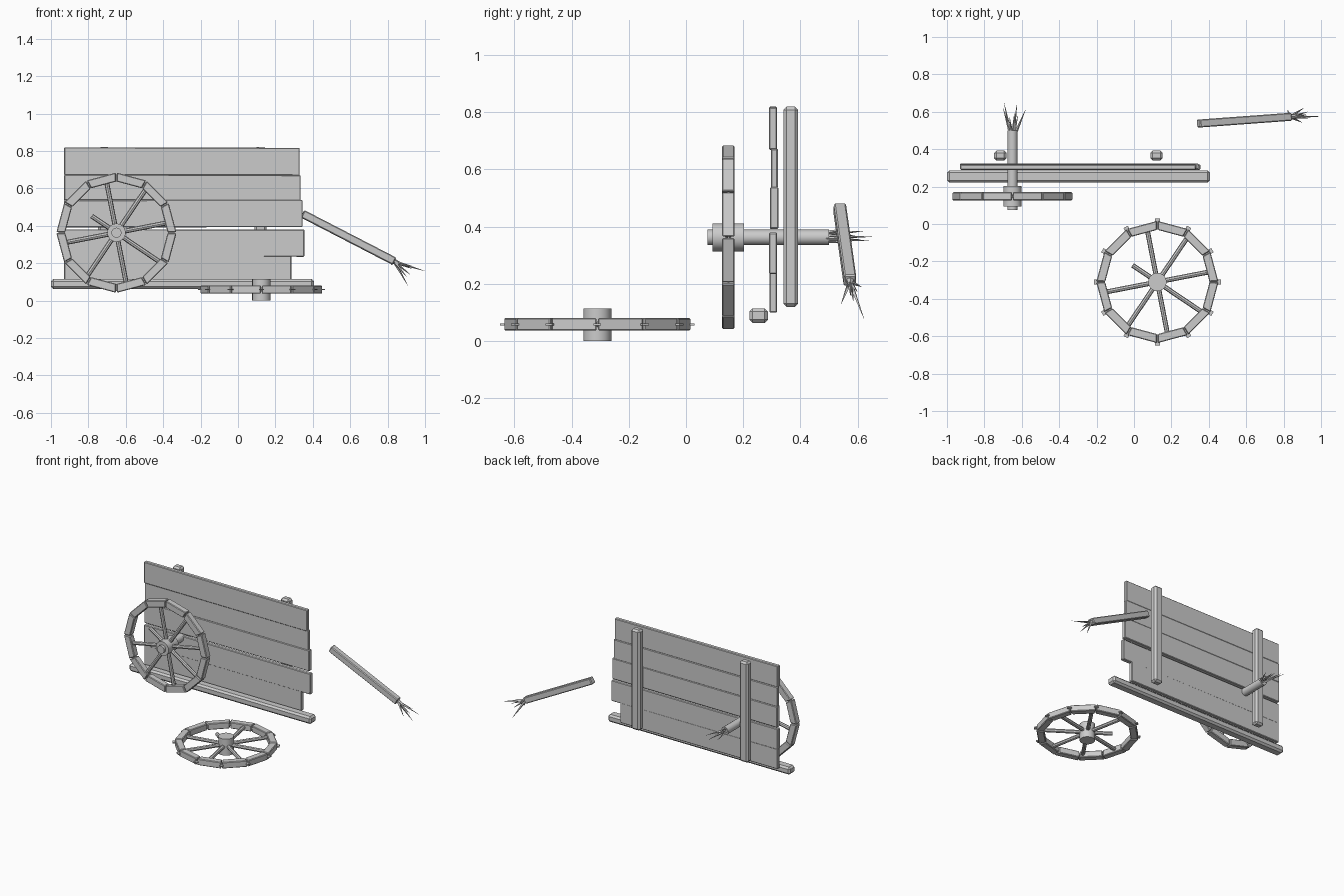
import bpy
from math import pi, cos, sin, radians
from mathutils import Vector, Matrix

if "Cube" in bpy.data.objects:
    bpy.data.objects.remove(bpy.data.objects["Cube"])


def finish(o, name, bevel=0.0):
    o.name = name
    if bevel:
        m = o.modifiers.new("bevel", 'BEVEL')
        m.width = bevel
        m.segments = 1
    return o


def box(name, loc, size, bevel=0.006, rot=(0, 0, 0)):
    bpy.ops.mesh.primitive_cube_add(size=1, location=loc, rotation=rot)
    o = bpy.context.object
    for v in o.data.vertices:
        v.co = Vector(a * b for a, b in zip(v.co, size))
    return finish(o, name, bevel)


def rod(name, a, b, r1, r2=None, sides=16):
    a, b = Vector(a), Vector(b)
    d = b - a
    bpy.ops.mesh.primitive_cone_add(vertices=sides, radius1=r1, radius2=r1 if r2 is None else r2,
                                    depth=d.length, location=(a + b) / 2)
    o = bpy.context.object
    o.rotation_mode = 'QUATERNION'
    o.rotation_quaternion = d.to_track_quat('Z', 'Y')
    finish(o, name)
    if sides > 8:
        bpy.ops.object.shade_smooth_by_angle(angle=radians(40))
    return o


def square_bar(name, a, b, w, d, bevel=0.004):
    # square timber between two points
    a, b = Vector(a), Vector(b)
    o = box(name, (a + b) / 2, (d, w, (b - a).length), bevel)
    o.rotation_mode = 'QUATERNION'
    o.rotation_quaternion = (b - a).to_track_quat('Z', 'Y')
    return o


def wheel(prefix, matrix, radius, hub_z, pegs):
    parts = []
    n, t = 12, 0.046
    mid = radius * cos(pi / n) - t / 2
    # rim segments, mitred at the joints
    for i in range(n):
        a0, a1 = 2 * pi * i / n, 2 * pi * (i + 1) / n
        gap = 0.009
        ro, ri = radius, radius - t / cos(pi / n)
        verts = []
        for z in (-0.022, 0.022):
            for r, a in ((ri, a0 + gap), (ro, a0 + gap), (ro, a1 - gap), (ri, a1 - gap)):
                verts.append((r * cos(a), r * sin(a), z))
        faces = [(3, 2, 1, 0), (4, 5, 6, 7), (0, 1, 5, 4), (1, 2, 6, 5), (2, 3, 7, 6), (3, 0, 4, 7)]
        me = bpy.data.meshes.new(prefix + "_rim")
        me.from_pydata(verts, [], faces)
        o = bpy.data.objects.new(prefix + "_rim", me)
        bpy.context.collection.objects.link(o)
        parts.append(finish(o, prefix + "_rim", 0.004))
        # thin joint tenons
        r = radius + (0.014 if pegs else -0.01)
        parts.append(box(prefix + "_tenon", ((r + radius - t) / 2 * cos(a0), (r + radius - t) / 2 * sin(a0), 0),
                         (r - radius + t, 0.026, 0.007), 0, (0, 0, a0)))
    # spokes, one of them snapped
    for i in range(8):
        a = radians(11 + 45 * i)
        end = 0.16 if i == 3 else mid
        u = Vector((cos(a), sin(a), 0))
        parts.append(rod(prefix + "_spoke", u * 0.03, u * end, 0.013, sides=8))
    # hub
    parts.append(rod(prefix + "_hub", (0, 0, hub_z[0]), (0, 0, hub_z[1]), 0.049, sides=20))
    bpy.context.view_layer.update()
    for o in parts:
        o.matrix_world = matrix @ o.matrix_world


# side planks: left x, right x, bottom z, top z, centre y, thickness, tilt
planks = [(-0.93, 0.33, 0.67, 0.818, 0.304, 0.028, 0.002),
          (-0.93, 0.335, 0.535, 0.672, 0.309, 0.024, 0.001),
          (-0.93, 0.345, 0.392, 0.538, 0.308, 0.030, -0.001),
          (-0.93, 0.355, 0.235, 0.380, 0.304, 0.028, 0.001),
          (-0.93, 0.285, 0.100, 0.242, 0.305, 0.027, 0.0)]
for x0, x1, z0, z1, y, t, tilt in planks:
    box("side_plank", ((x0 + x1) / 2, y, (z0 + z1) / 2), (x1 - x0, t, z1 - z0), 0.004, (0, tilt, 0))

# upright posts behind the planks
for x in (-0.715, 0.12):
    box("upright_post", (x, 0.366, 0.47), (0.066, 0.052, 0.70), 0.012)

# bottom beam
box("bottom_beam", (-0.297, 0.254, 0.089), (1.405, 0.066, 0.052), 0.012)

# wheels: one mounted, one lying on the ground
wheel("mounted_wheel", Matrix.Translation((-0.65, 0.148, 0.363)) @ Matrix.Rotation(pi / 2, 4, 'X'),
      0.321, (-0.055, 0.055), False)
wheel("loose_wheel", Matrix.Translation((0.125, -0.31, 0.059)), 0.326, (-0.059, 0.056), True)

# broken axle with splinters
rod("axle", (-0.65, 0.075, 0.363), (-0.65, 0.50, 0.363), 0.027)
for dx, y, z in ((-0.045, 0.65, 0.365), (0.025, 0.645, 0.35), (0.07, 0.61, 0.355), (-0.05, 0.62, 0.385),
                 (0.01, 0.59, 0.37), (-0.015, 0.57, 0.395), (0.03, 0.58, 0.34)):
    rod("axle_splinter", (-0.65 + dx * 0.2, 0.48, 0.363 + (z - 0.363) * 0.4), (-0.65 + dx, y, z), 0.009, 0.0005, 4)

# broken shaft with splinters
square_bar("broken_shaft", (0.345, 0.537, 0.464), (0.835, 0.573, 0.211), 0.043, 0.043, 0.005)
rod("shaft_core", (0.82, 0.572, 0.218), (0.865, 0.575, 0.196), 0.015, 0.010, 6)
for tip in ((1.0, 0.575, 0.158), (0.91, 0.622, 0.078), (0.93, 0.60, 0.17), (0.82, 0.613, 0.19),
            (0.90, 0.542, 0.13), (0.93, 0.565, 0.185), (0.92, 0.585, 0.14)):
    base = Vector((0.835, 0.573, 0.208))
    rod("shaft_splinter", base + (Vector(tip) - base) * 0.05, tip, 0.009, 0.0005, 4)
